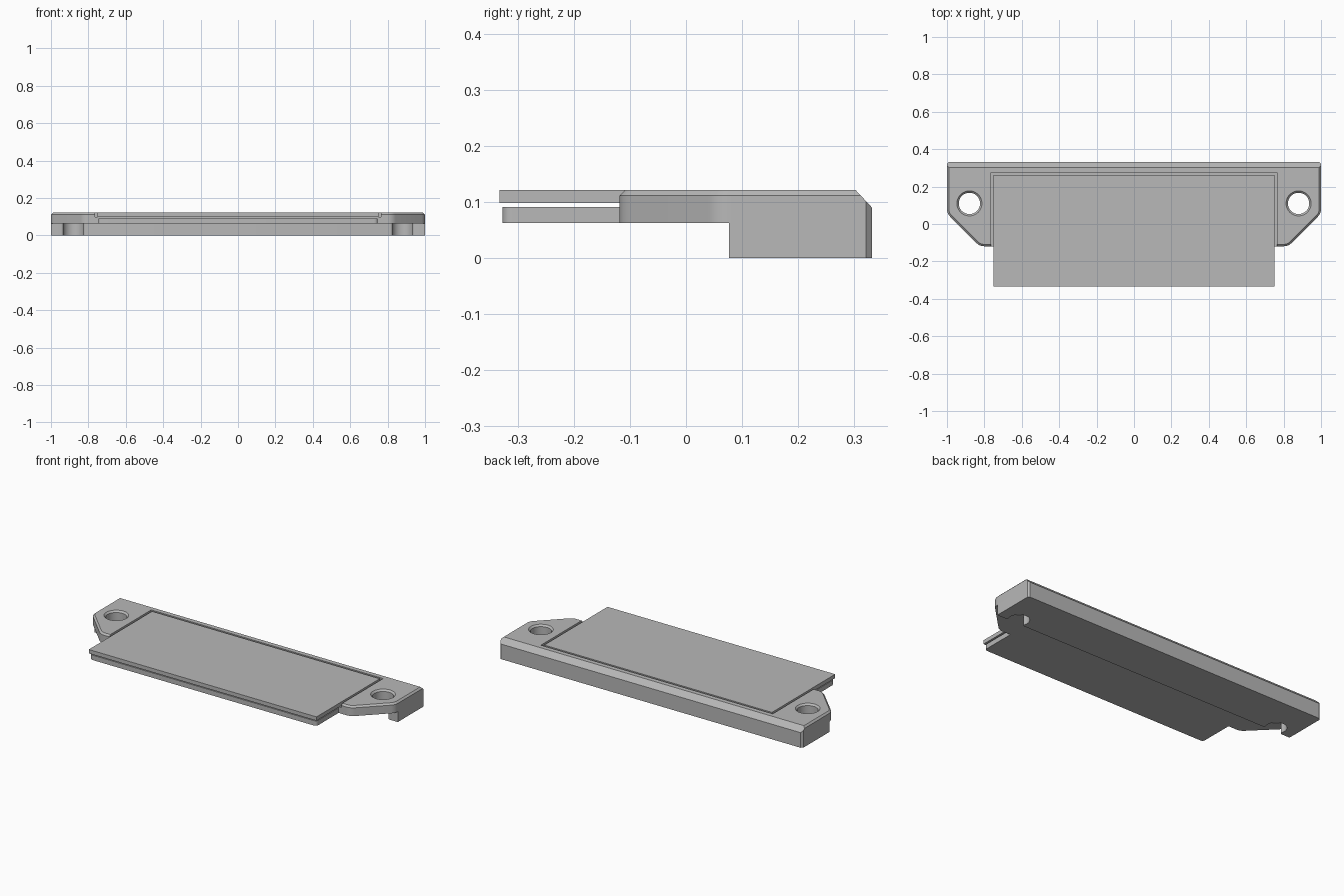
import bpy, bmesh, math
from mathutils import Vector

if "Cube" in bpy.data.objects:
    bpy.data.objects.remove(bpy.data.objects["Cube"], do_unlink=True)

grey = bpy.data.materials.new("plain grey")
grey.use_nodes = True
grey.diffuse_color = (0.48, 0.48, 0.48, 1)
grey.node_tree.nodes["Principled BSDF"].inputs["Base Color"].default_value = (0.48, 0.48, 0.48, 1)

FRONT, BACK, RIB_FRONT = -0.119, 0.332, 0.077
UNDERSIDE, FLOOR, TOP = 0.062, 0.098, 0.121
HOLE_X, HOLE_Y, HOLE_R = 0.88, 0.11, 0.057


def corner(before, point, after, size, steps=6):
    """Points that round a corner, or chamfer it when steps is 1."""
    b, p, a = Vector(before), Vector(point), Vector(after)
    start = p + (b - p).normalized() * size
    end = p + (a - p).normalized() * size
    return [start.lerp(p, t).lerp(p.lerp(end, t), t)
            for t in (i / steps for i in range(steps + 1))]


def arc(cx, cy, r, start, end, steps):
    return [Vector((cx + r * math.cos(a), cy + r * math.sin(a)))
            for a in (start + (end - start) * i / steps for i in range(steps + 1))]


def mirrored(half):
    """Close a +x half outline with its mirror image."""
    return half + [Vector((-p.x, p.y)) for p in reversed(half)]


def prism(outline, z0, z1):
    bm = bmesh.new()
    face = bm.faces.new([bm.verts.new((p[0], p[1], z0)) for p in outline])
    new = bmesh.ops.extrude_face_region(bm, geom=[face])["geom"]
    for v in new:
        if isinstance(v, bmesh.types.BMVert):
            v.co.z = z1
    bmesh.ops.recalc_face_normals(bm, faces=bm.faces)
    return bm


def box(x, y0, y1, z0, z1):
    return prism([(-x, y0), (x, y0), (x, y1), (-x, y1)], z0, z1)


def add(name, bm):
    mesh = bpy.data.meshes.new(name)
    bmesh.ops.recalc_face_normals(bm, faces=bm.faces)
    bm.to_mesh(mesh)
    bm.free()
    ob = bpy.data.objects.new(name, mesh)
    bpy.context.collection.objects.link(ob)
    mesh.materials.append(grey)
    return ob


def cut(ob, cutter):
    """Subtract the cutter, then discard it."""
    cutter.hide_render = True
    mod = ob.modifiers.new("cut", 'BOOLEAN')
    mod.operation, mod.solver, mod.object = 'DIFFERENCE', 'EXACT', cutter
    bpy.context.view_layer.update()
    graph = bpy.context.evaluated_depsgraph_get()
    mesh = bpy.data.meshes.new_from_object(ob.evaluated_get(graph))
    ob.modifiers.clear()
    ob.data = mesh
    bpy.data.objects.remove(cutter, do_unlink=True)


# Flange with slanted wings
inner, tip, side, rear = (0, FRONT), (0.825, FRONT), (1, 0.056), (1, BACK)
half = (corner(inner, tip, side, 0.025) + corner(tip, side, rear, 0.025)
        + corner(side, rear, (0, BACK), 0.011, 1))
bm = prism(mirrored(half), UNDERSIDE, TOP)
rim = [e for e in bm.edges if all(v.co.z > TOP - 0.001 for v in e.verts)]
bmesh.ops.bevel(bm, geom=rim, offset=0.01, segments=1, affect='EDGES')

# Wide chamfer along the back
bmesh.ops.bisect_plane(bm, geom=bm.verts[:] + bm.edges[:] + bm.faces[:],
                       plane_co=(0, 0.303, TOP), plane_no=(0, 0.031, 0.029),
                       clear_outer=True)
bmesh.ops.holes_fill(bm, edges=[e for e in bm.edges if e.is_boundary], sides=0)
flange = add("mounting_flange", bm)

# Pocket for the cover plate
cut(flange, add("pocket_cutter", box(0.765, -0.4, 0.275, FLOOR, 0.2)))

# Screw holes with chamfered rims
for sign in (-1, 1):
    bm = bmesh.new()
    rings = []
    for r, z in ((HOLE_R, 0), (HOLE_R, TOP - 0.01), (HOLE_R + 0.02, TOP + 0.01)):
        rings.append([bm.verts.new((p.x, p.y, z)) for p in
                      arc(sign * HOLE_X, HOLE_Y, r, 0, math.tau, 48)[:-1]])
    for low, high in zip(rings, rings[1:]):
        for i in range(48):
            j = (i + 1) % 48
            bm.faces.new((low[i], low[j], high[j], high[i]))
    bm.faces.new(rings[0])
    bm.faces.new(rings[-1])
    cut(flange, add("hole_cutter", bm))

# Rear rib, its front edge notched by the holes with rounded lips
lip = 0.012
dy = RIB_FRONT + lip - HOLE_Y
dx = math.sqrt((HOLE_R + lip) ** 2 - dy ** 2)
turn = math.atan2(dy, dx)
half = arc(HOLE_X - dx, HOLE_Y + dy, lip, -math.pi / 2, -turn, 6)
half += arc(HOLE_X, HOLE_Y, HOLE_R, math.pi - turn, turn, 30)[1:-1]
half += arc(HOLE_X + dx, HOLE_Y + dy, lip, math.pi + turn, math.pi * 1.5, 6)
half += [Vector((1, RIB_FRONT))] + corner((1, 0), rear, (0, BACK), 0.011, 1)
rib = add("rear_rib", prism(mirrored(half), 0, UNDERSIDE))

# Lower tongue with rounded front corners
half = corner((0, -0.328), (0.747, -0.328), (0.747, 0), 0.02) + [Vector((0.747, FRONT))]
tongue = add("lower_tongue", prism(mirrored(half), UNDERSIDE, 0.091))

# Cover plate lying in the pocket
plate = add("cover_plate", box(0.751, -0.333, 0.263, FLOOR, TOP))

# Smooth the rounded walls, keep edges sharp
bpy.ops.object.select_all(action='DESELECT')
for ob in (flange, rib, tongue, plate):
    ob.select_set(True)
bpy.context.view_layer.objects.active = flange
bpy.ops.object.shade_smooth_by_angle(angle=math.radians(25))
